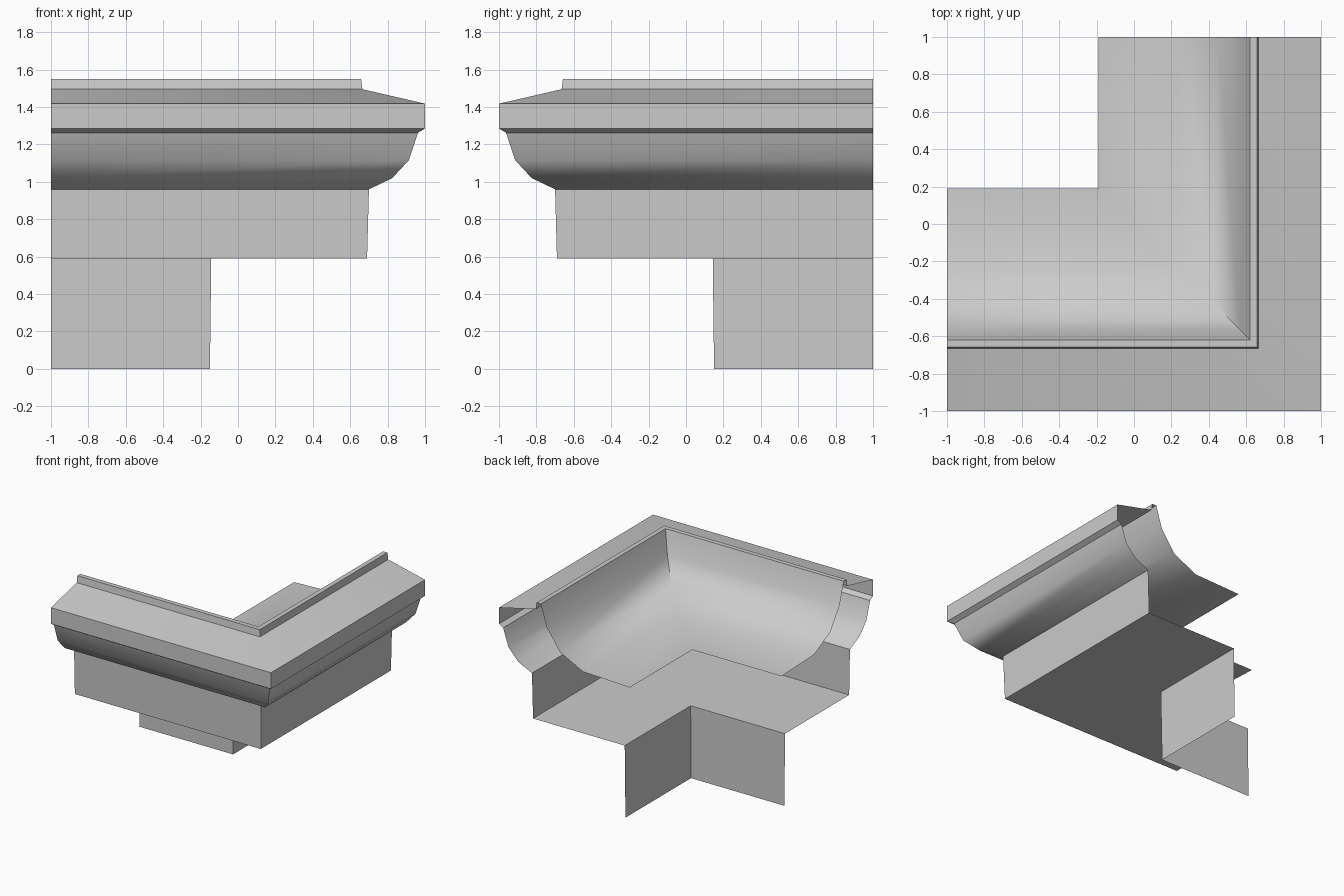
import bpy
import math

cube = bpy.data.objects.get("Cube")
if cube:
    bpy.data.objects.remove(cube, do_unlink=True)

grey = bpy.data.materials.new("plain grey")
grey.use_nodes = True
COLOUR = (0.6, 0.6, 0.6, 1.0)
grey.diffuse_color = COLOUR
grey.node_tree.nodes["Principled BSDF"].inputs["Base Color"].default_value = COLOUR


def sweep_corner(name, profile):
    """Sweep an open (outward, height) profile round the mitred corner."""
    verts, faces = [], []
    for d, z in profile:
        verts += [(-1, -d, z), (d, -d, z), (d, 1, z)]
    for i in range(len(profile) - 1):
        for j in range(2):
            a = i * 3 + j
            faces.append((a, a + 1, a + 4, a + 3))
    mesh = bpy.data.meshes.new(name)
    mesh.from_pydata(verts, [], faces)
    mesh.materials.append(grey)
    obj = bpy.data.objects.new(name, mesh)
    bpy.context.collection.objects.link(obj)
    bpy.ops.object.select_all(action="DESELECT")
    obj.select_set(True)
    bpy.context.view_layer.objects.active = obj
    bpy.ops.object.shade_smooth_by_angle(angle=math.radians(38.5))
    return obj


# Wall below the overhang, then the soffit and its frieze
sweep_corner("lower_wall", [(-0.15, 0), (-0.143, 0.59)])
sweep_corner("soffit_and_frieze", [(-0.143, 0.59), (0.69, 0.59), (0.70, 0.96)])

# Curved moulding with the small step under the fascia
sweep_corner("cove_moulding", [(0.70, 0.96), (0.825, 1.02), (0.913, 1.115),
                               (0.962, 1.262), (1.0, 1.285)])

# Fascia, sloped cap and raised lip
sweep_corner("fascia_and_cap", [(1.0, 1.285), (1.0, 1.418), (0.665, 1.495),
                                (0.658, 1.55), (0.62, 1.55)])

# Hollow basin behind the lip, running back to the free inner edge
sweep_corner("inner_basin", [(0.62, 1.55), (0.565, 1.37), (0.445, 1.2),
                             (0.235, 1.095), (-0.19, 1.08)])
